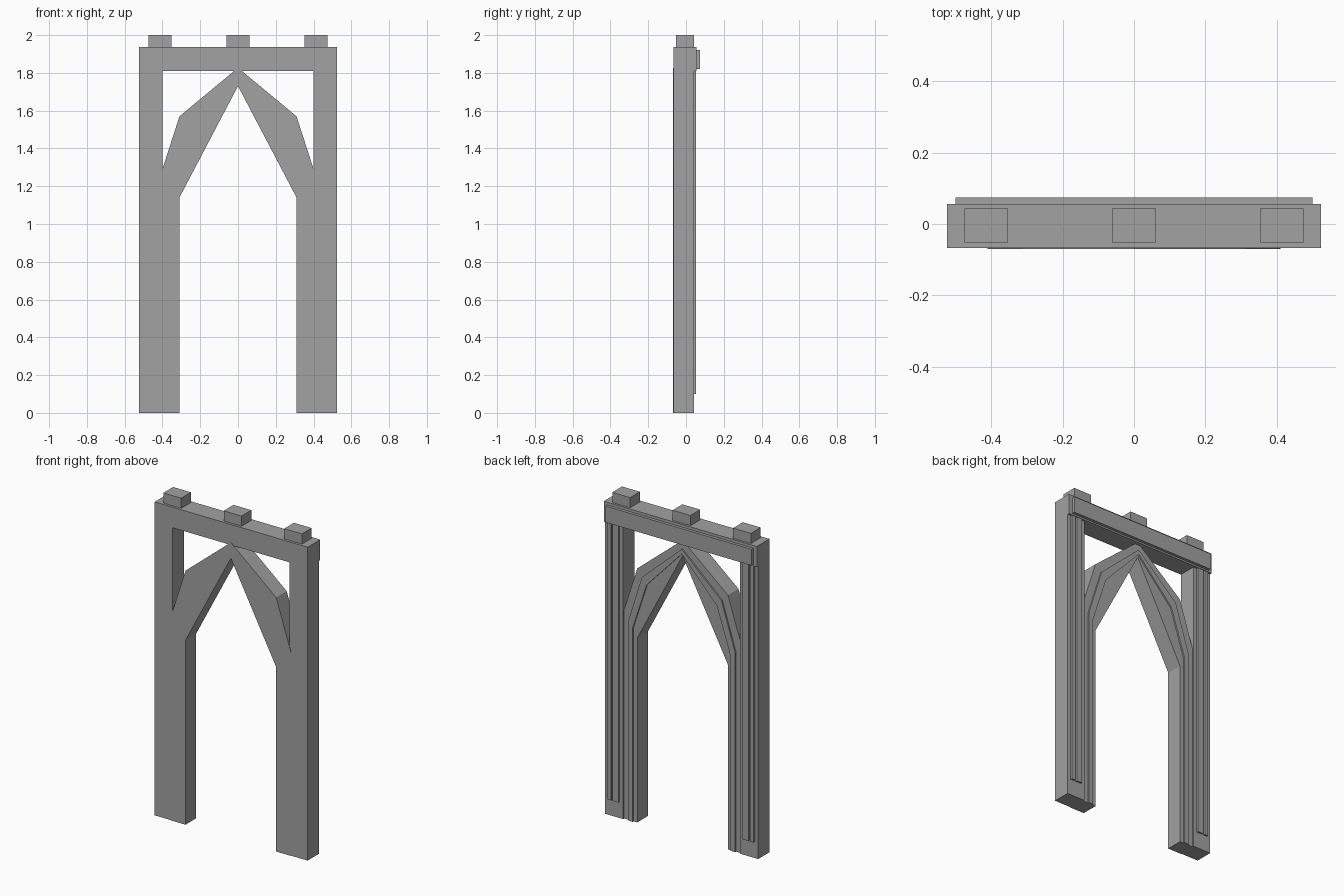
import bpy
import bmesh

if "Cube" in bpy.data.objects:
    bpy.data.objects.remove(bpy.data.objects["Cube"])

stone = bpy.data.materials.new("grey_stone")
stone.diffuse_color = (0.36, 0.36, 0.36, 1)
stone.use_nodes = True
stone.node_tree.nodes["Principled BSDF"].inputs["Base Color"].default_value = stone.diffuse_color


def prism(name, outline, y0, y1):
    """Extrude an x-z outline from y0 to y1."""
    bm = bmesh.new()
    face = bm.faces.new([bm.verts.new((x, y0, z)) for x, z in outline])
    new = bmesh.ops.extrude_face_region(bm, geom=[face])["geom"]
    for v in new:
        if isinstance(v, bmesh.types.BMVert):
            v.co.y = y1
    bmesh.ops.recalc_face_normals(bm, faces=bm.faces[:])
    mesh = bpy.data.meshes.new(name)
    bm.to_mesh(mesh)
    bm.free()
    mesh.materials.append(stone)
    obj = bpy.data.objects.new(name, mesh)
    bpy.context.collection.objects.link(obj)
    return obj


def box(name, x0, x1, y0, y1, z0, z1):
    return prism(name, [(x0, z0), (x1, z0), (x1, z1), (x0, z1)], y0, y1)


def mirrored(chain):
    """Complete a right-hand chain ending on x = 0 with its left half."""
    return chain + [(-x, z) for x, z in reversed(chain[:-1])]


def arch(name, outer, inner, y0, y1):
    return prism(name, mirrored(outer) + mirrored(inner)[::-1], y0, y1)


# Lintel and the raised board on its back
box("lintel", -0.523, 0.523, -0.067, 0.056, 1.81, 1.937)
box("lintel_back_board", -0.50, 0.50, 0.05, 0.074, 1.82, 1.92)

# Blocks along the top
for i, x in enumerate((-0.413, 0, 0.413)):
    box(f"top_block_{i + 1}", x - 0.061, x + 0.061, -0.052, 0.043, 1.93, 2.0)

# Posts with two thin strips on the back
for side, s in (("left", -1), ("right", 1)):
    for part, a, b, y0, y1, z0, z1 in (
            ("post", 0.40, 0.523, -0.067, 0.042, 0, 1.82),
            ("outer_strip", 0.475, 0.50, 0.035, 0.053, 0.10, 1.815),
            ("inner_strip", 0.425, 0.464, 0.035, 0.053, 0.10, 1.815)):
        x0, x1 = sorted((a * s, b * s))
        box(f"{side}_{part}", x0, x1, y0, y1, z0, z1)

# Pointed arch, slightly proud of the posts at the front
arch("pointed_arch",
     [(0.41, 0), (0.41, 1.26), (0.31, 1.57), (0, 1.827)],
     [(0.31, 0), (0.31, 1.14), (0, 1.73)], -0.07, 0.033)

# Narrow moulding following the arch on the back
arch("arch_moulding",
     [(0.365, 0), (0.365, 1.235), (0.272, 1.53), (0, 1.775)],
     [(0.335, 0), (0.335, 1.2), (0.24, 1.49), (0, 1.745)], 0.025, 0.042)
